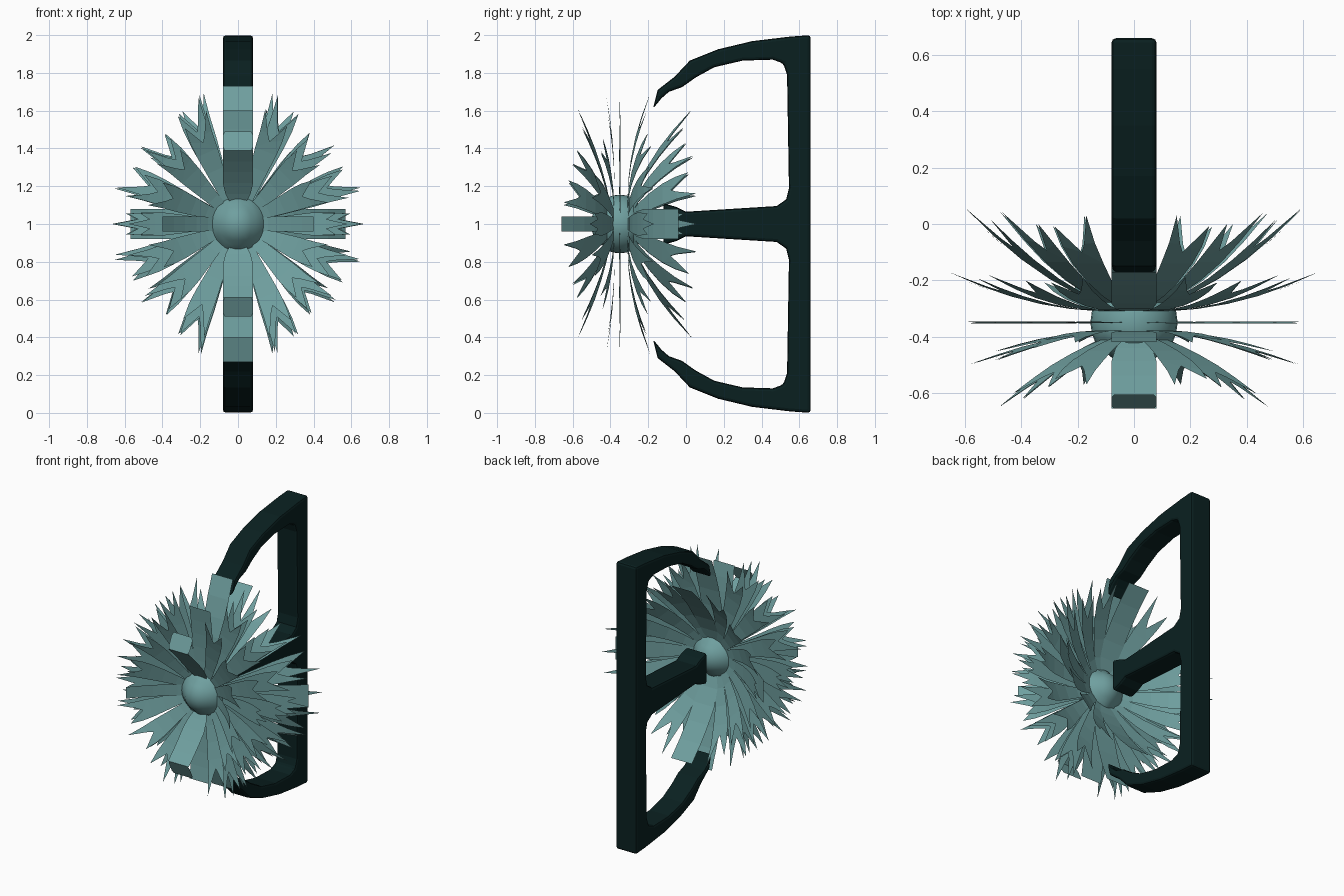
import bpy, bmesh, math, random
from mathutils import Vector

if "Cube" in bpy.data.objects:
    bpy.data.objects.remove(bpy.data.objects["Cube"])

random.seed(4)
HUB = Vector((0, -0.35, 1.0))


def material(name, rgb):
    m = bpy.data.materials.new(name)
    m.diffuse_color = (*rgb, 1)
    m.use_nodes = True
    m.node_tree.nodes["Principled BSDF"].inputs["Base Color"].default_value = m.diffuse_color
    return m


DARK = material("dark green", (0.003, 0.0145, 0.0145))
TEAL = material("pale teal", (0.16, 0.35, 0.35))


def make_object(name, bm, mat):
    me = bpy.data.meshes.new(name)
    bm.to_mesh(me)
    bm.free()
    ob = bpy.data.objects.new(name, me)
    bpy.context.collection.objects.link(ob)
    me.materials.append(mat)
    return ob


# Frame: half profile (y, z) mirrored about z = 1, extruded across x
half = [(0.66, 2.0), (0.55, 1.992), (0.35, 1.968), (0.17, 1.925), (0.02, 1.865),
        (-0.06, 1.78), (-0.15, 1.71), (-0.175, 1.61), (-0.13, 1.665), (-0.09, 1.70),
        (-0.02, 1.725), (0.05, 1.775), (0.15, 1.83), (0.30, 1.865), (0.46, 1.87),
        (0.515, 1.85), (0.535, 1.79), (0.545, 1.19), (0.53, 1.13), (0.48, 1.095),
        (0.0, 1.065), (-0.05, 1.09), (-0.12, 1.11)]
profile = half + [(y, 2 - z) for y, z in reversed(half)]
bm = bmesh.new()
face = bm.faces.new([bm.verts.new((-0.08, y, z)) for y, z in profile])
ext = bmesh.ops.extrude_face_region(bm, geom=[face])
bmesh.ops.translate(bm, vec=(0.16, 0, 0),
                    verts=[v for v in ext["geom"] if isinstance(v, bmesh.types.BMVert)])
bmesh.ops.recalc_face_normals(bm, faces=bm.faces)
frame = make_object("wall_frame", bm, DARK)
bev = frame.modifiers.new("Bevel", "BEVEL")
bev.width = 0.026
bev.segments = 2
bev.limit_method = "ANGLE"
bev.angle_limit = math.radians(50)

# Hub: a ball with a wider drum that holds the blade roots
bm = bmesh.new()
bmesh.ops.create_uvsphere(bm, u_segments=24, v_segments=14, radius=0.155)
for v in bm.verts:
    r = math.hypot(v.co.x, v.co.z)
    if abs(v.co.y) > 0.08:
        v.co.x *= 0.88
        v.co.z *= 0.88
    v.co += HUB
for f in bm.faces:
    f.smooth = True
make_object("hub", bm, TEAL)


def arc(base, tip, bow, t):
    """Curved path in the (radius, y) plane, bowed sideways in y."""
    r = base[0] + (tip[0] - base[0]) * t
    y = base[1] + (tip[1] - base[1]) * t - bow * 4 * t * (1 - t) * 0.5
    return r, y


def placer(bm, ang, base, tip, bow, tilt=0.0):
    s, c = math.sin(ang), math.cos(ang)

    def put(t, w):
        r, y = arc(base, tip, bow, t)
        return bm.verts.new((s * r + c * w, y + tilt * w, HUB.z + c * r - s * w))
    return put


def strip(bm, put, stations):
    """Ribbon from (t, half width) stations; returns its last edge."""
    last = None
    for t, w in stations:
        cur = (put(t, -w), put(t, w))
        if last:
            bm.faces.new((last[0], last[1], cur[1], cur[0]))
        last = cur
    return last


def blade(bm, put, side):
    """Leaf that widens outward and splits into pointed prongs."""
    if side == 0:      # long centre prong, two short side prongs
        a, b = strip(bm, put, [(0, 0.028), (0.2, 0.036), (0.4, 0.05), (0.58, 0.06), (0.7, 0.06)])
        n = [put(0.76, -0.025), put(0.76, 0.025)]
        p = [put(0.86, -0.055), put(1.0, 0.0), put(0.86, 0.055)]
        bm.faces.new((a, b, n[1], n[0]))
        bm.faces.new((a, n[0], p[0]))
        bm.faces.new((n[0], n[1], p[1]))
        bm.faces.new((n[1], b, p[2]))
        return
    # swallow tail: long prong on one side, shorter on the other
    a, b = strip(bm, put, [(0, 0.026), (0.2, 0.036), (0.4, 0.048), (0.6, 0.06)])
    s = side
    notch = put(0.71, 0.0)
    lo, hi = (a, b) if s > 0 else (b, a)
    out = put(0.79, s * 0.068)
    inn = put(0.78, s * 0.024)
    low = put(0.76, -s * 0.064)
    bm.faces.new((a, b, notch))
    bm.faces.new((hi, out, inn, notch))
    bm.faces.new((inn, out, put(1.0, s * 0.082)))
    bm.faces.new((lo, notch, low))
    bm.faces.new((notch, put(0.92, -s * 0.058), low))


# Rings: base (r, y), tip at the sides, tip at top and bottom, bow
rings = {
    "back_blades": ((0.10, -0.29), (0.61, 0.06), (0.62, 0.03), 0.09),
    "rear_blades": ((0.12, -0.31), (0.67, -0.17), (0.71, -0.19), 0.06),
    "middle_blades": ((0.12, -0.35), (0.66, -0.35), (0.71, -0.35), 0.0),
    "fore_blades": ((0.12, -0.38), (0.58, -0.51), (0.70, -0.42), -0.03),
    "front_blades": ((0.10, -0.40), (0.46, -0.66), (0.62, -0.57), -0.04),
}
for name, (base, tip_side, tip_top, bow) in rings.items():
    bm = bmesh.new()
    for i in range(16):
        if i % 8 == 0 or (i % 4 == 0 and name == "front_blades"):
            continue   # these directions carry the square straps
        ang = i * math.pi / 8
        k = min(1, max(0, (abs(math.cos(ang)) - 0.3) / 0.63))
        tip = [p + (q - p) * k for p, q in zip(tip_side, tip_top)]
        if i % 4 == 2:
            tip[0] *= 0.94
        # longest prong faces the nearest strap
        side = 0 if i % 4 == 0 else (-1 if i % 4 == 1 else 1)
        if i % 4 == 2 and math.sin(2 * ang) < 0:
            side = -1
        jit = 0 if i % 4 == 0 else random.uniform(-0.03, 0.03)
        tilt = 0.05 if name == "middle_blades" else 0.0
        blade(bm, placer(bm, ang + jit, base, tip, bow, tilt), side)
    make_object(name, bm, TEAL)

# Square-ended straps: vertical pairs and sideways pairs
vertical = [((0.10, -0.31), (0.73, -0.17), 0.06),
            ((0.10, -0.29), (0.60, 0.05), 0.09),
            ((0.12, -0.38), (0.60, -0.42), -0.02),
            ((0.10, -0.40), (0.39, -0.655), -0.03)]
sideways = [((0.10, -0.29), (0.57, -0.04), 0.07),
            ((0.10, -0.40), (0.40, -0.66), -0.04)]
for name, specs, start in (("vertical_straps", vertical, 0),
                           ("sideways_straps", sideways, math.pi / 2)):
    bm = bmesh.new()
    for base, tip, bow in specs:
        w = 0.08 if start == 0 or tip[1] > -0.1 else 0.04
        for ang in (start, start + math.pi):
            put = placer(bm, ang, base, tip, bow)
            strip(bm, put, [(0, 0.035), (0.2, w * 0.7 + 0.01), (0.4, w), (0.6, w), (0.8, w), (1, w)])
    make_object(name, bm, TEAL)

# Folded end plates on the front straps
bm = bmesh.new()
for ang in (0, math.pi):
    put = placer(bm, ang, (0.39, -0.655), (0.49, -0.605), 0.0)
    strip(bm, put, [(0, 0.07), (0.2, 0.08), (0.8, 0.08), (1, 0.07)])
make_object("strap_end_plates", bm, TEAL)
